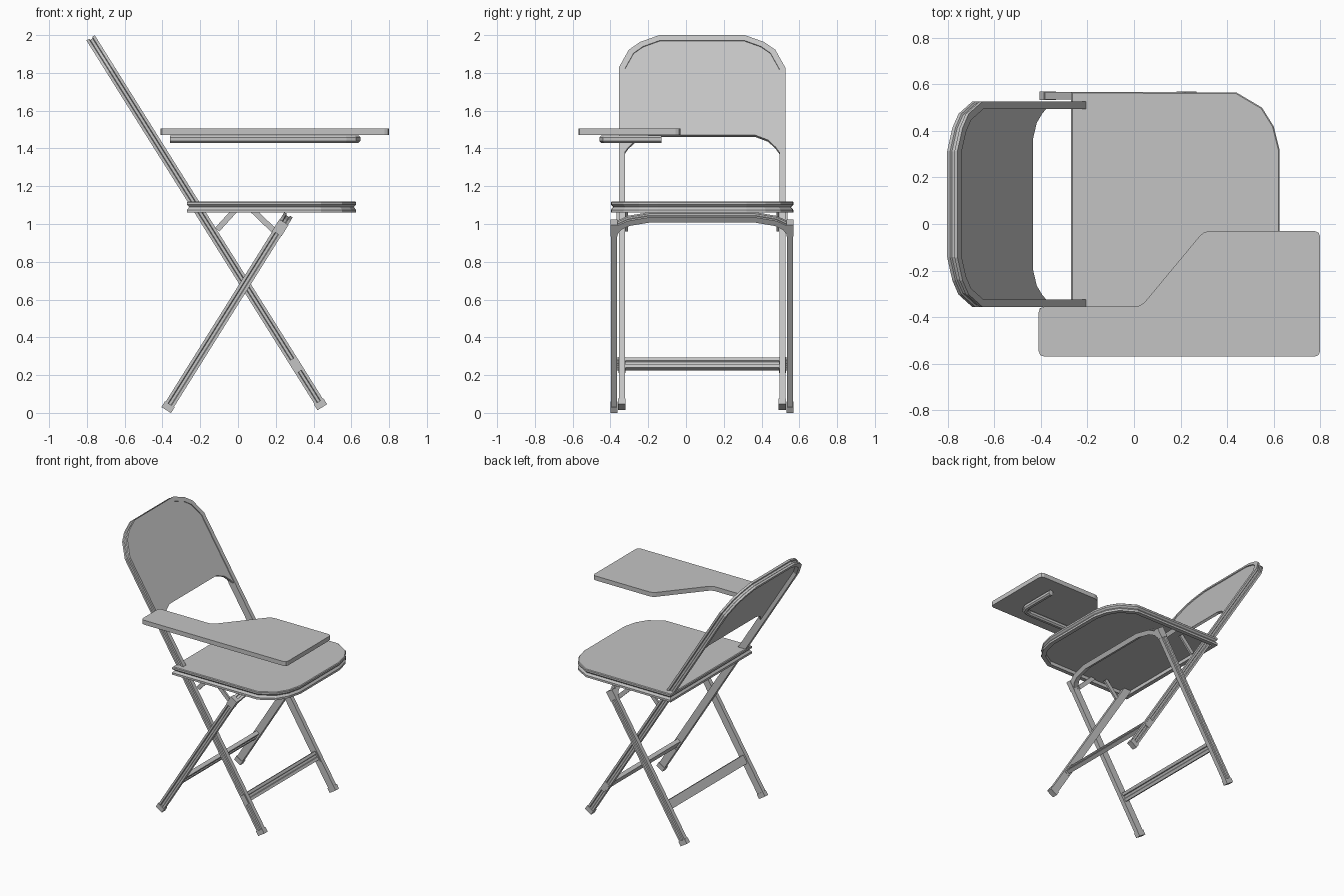
import bpy, bmesh
from mathutils import Vector

cube = bpy.data.objects.get("Cube")
if cube:
    bpy.data.objects.remove(cube)

grey = bpy.data.materials.new("grey metal")
grey.use_nodes = True
tone = (0.55, 0.55, 0.55, 1)
grey.diffuse_color = tone
grey.node_tree.nodes["Principled BSDF"].inputs["Base Color"].default_value = tone

YC = 0.085  # the chair's own centre line


def finish(name, bm):
    bmesh.ops.recalc_face_normals(bm, faces=bm.faces)
    mesh = bpy.data.meshes.new(name)
    bm.to_mesh(mesh)
    bm.free()
    mesh.materials.append(grey)
    obj = bpy.data.objects.new(name, mesh)
    bpy.context.collection.objects.link(obj)
    return obj


def loft(name, rings):
    """Skin a list of equal closed rings and cap both ends."""
    bm = bmesh.new()
    loops = [[bm.verts.new(p) for p in ring] for ring in rings]
    for a, b in zip(loops, loops[1:]):
        for i in range(len(a)):
            j = (i + 1) % len(a)
            bm.faces.new((a[i], a[j], b[j], b[i]))
    bm.faces.new(loops[0])
    bm.faces.new(loops[-1])
    return finish(name, bm)


def sweep(name, path, normal, profile):
    """Carry a (side, normal) profile along a flat path with mitred corners."""
    path = [Vector(p) for p in path]
    rings = []
    for i, p in enumerate(path):
        t_in = (p - path[max(i - 1, 0)]).normalized()
        t_out = (path[min(i + 1, len(path) - 1)] - p).normalized()
        tangent = (t_in + t_out).normalized()
        side = tangent.cross(normal)
        side /= max(tangent.dot(t_out if i == 0 else t_in), 0.3)
        rings.append([p + side * a + normal * b for a, b in profile])
    return loft(name, rings)


def inset(outline, amount):
    """Move a counter-clockwise outline inward."""
    result = []
    pts = [Vector(p) for p in outline]
    for i, p in enumerate(pts):
        a = (p - pts[i - 1]).normalized()
        b = (pts[(i + 1) % len(pts)] - p).normalized()
        na, nb = Vector((-a.y, a.x)), Vector((-b.y, b.x))
        result.append(p + (na + nb) * amount / (1 + na.dot(nb)))
    return result


def layers(name, outline, steps):
    return loft(name, [[(p.x, p.y, z) for p in inset(outline, d)] for z, d in steps])


def bar(name, start, end, y, depth, width):
    """Straight box between two (x, z) points, width measured along y."""
    h = width / 2
    d = depth / 2
    a, b = (Vector((p[0], y, p[1])) for p in (start, end))
    direction = (b - a).normalized()
    normal = Vector((direction.z, 0, -direction.x))
    return sweep(name, [a, b], normal, [(-h, -d), (h, -d), (h, d), (-h, d)])


# Channel tube with a groove along its outer side
CHANNEL = [(-.016, -.026), (-.016, -.011), (-.008, -.007), (-.008, .007),
           (-.016, .011), (-.016, .026), (.016, .026), (.016, -.026)]


class Frame:
    """Inverted U of tube in a leaning plane."""

    def __init__(self, foot, top, half, corner):
        self.top = Vector((top[0], YC, top[1]))
        run = Vector((foot[0], YC, foot[1])) - self.top
        self.length = run.length
        self.down = run.normalized()
        self.normal = Vector((-self.down.z, 0, self.down.x))
        self.half = half
        self.corner = corner

    def at(self, drop, y=0, out=0):
        return self.top + self.down * drop + Vector((0, y, 0)) + self.normal * out

    def xz(self, drop):
        p = self.at(drop)
        return p.x, p.z

    def drop_at(self, z):
        return (z - self.top.z) / self.down.z

    def tube(self, name):
        left = [(self.half, self.length)] + self.corner
        pts = [self.at(d, -y) for y, d in left] + [self.at(d, y) for y, d in reversed(left)]
        sweep(name, pts, self.normal, CHANNEL)

    def pair(self, name, z_low, z_high, depth, width):
        for side, word in ((-1, "right"), (1, "left")):
            bar(name + "_" + word, self.xz(self.drop_at(z_low)),
                self.xz(self.drop_at(z_high)), YC + side * self.half, depth, width)

    def crossbar(self, name, z):
        d = self.drop_at(z)
        w, g = .032, .014
        profile = [(-w, -g), (w, -g), (w, g), (.012, g), (.008, .006),
                   (-.008, .006), (-.012, g), (-w, g)]
        sweep(name, [self.at(d, -self.half), self.at(d, self.half)], self.normal, profile)


# Back frame runs from the forward feet up around the backrest
back = Frame((.44, .04), (-.772, 1.972), .425,
             [(.425, .19), (.375, .085), (.32, .04), (.225, 0)])
back.tube("back_frame")
back.crossbar("forward_crossbar", .26)
back.pair("forward_foot", .03, .06, .06, .04)
back.pair("crossbar_bracket", .22, .285, .036, .037)

# Seat frame runs from the rear feet up under the seat
legs = Frame((-.38, .015), (.259, 1.035), .466,
             [(.466, .09), (.44, .05), (.39, .022), (.28, 0)])
legs.tube("seat_leg_frame")
legs.crossbar("rear_crossbar", .26)
legs.pair("rear_foot", .015, .045, .06, .037)
legs.pair("leg_sleeve", .95, 1.01, .057, .037)

# Backrest panel with arched lower corners
half_panel = [(.225, 0), (.32, .04), (.37, .085), (.415, .19), (.415, .72),
              (.39, .68), (.35, .635), (.28, .604)]
panel = half_panel + [(-y, d) for y, d in reversed(half_panel)]
loft("backrest_panel", [[back.at(d, y, out) for y, d in panel] for out in (.002, .02)])

# Seat with pinched rim and hollow underside
front_edge = [(.44, .48), (.55, .415), (.60, .335), (.625, .235)]
seat = [(-.27, -.483)] + [(x, -y) for x, y in front_edge]
seat += [(x, y) for x, y in reversed(front_edge)] + [(-.27, .483)]
seat = [(x, y + YC) for x, y in seat]
layers("seat", seat, [(1.12, .005), (1.115, 0), (1.102, 0), (1.09, .012), (1.075, 0),
                      (1.06, 0), (1.06, .03), (1.085, .03)])

# Folding braces under the seat
for side, word in ((-1, "right"), (1, "left")):
    bar("front_brace_" + word, (.06, 1.09), (.19, .965), YC + side * .445, .03, .014)
    bar("rear_brace_" + word, (-.01, 1.08), (-.11, .97), YC + side * .40, .03, .014)

# Writing board
board = [(-.41, -.57), (.8, -.57), (.8, -.03), (.3, -.03), (.03, -.355), (-.41, -.355)]
rounded = []
for i, p in enumerate(board):
    p = Vector(p)
    to_prev = (Vector(board[i - 1]) - p).normalized() * .025
    to_next = (Vector(board[(i + 1) % len(board)]) - p).normalized() * .025
    rounded += [p + to_prev, p + (to_prev + to_next) * .28, p + to_next]
layers("writing_board", rounded, [(1.472, 0), (1.505, 0)])

# Hooked arm that carries the board
r, c = .019, .009
arm_profile = [(-r, -c), (-c, -r), (c, -r), (r, -c), (r, c), (c, r), (-c, r), (-r, c)]
arm_path = [(-.36, -.44), (.57, -.44), (.612, -.425), (.63, -.385), (.63, -.13)]
sweep("board_arm", [(x, y, 1.449) for x, y in arm_path], Vector((0, 0, 1)), arm_profile)
